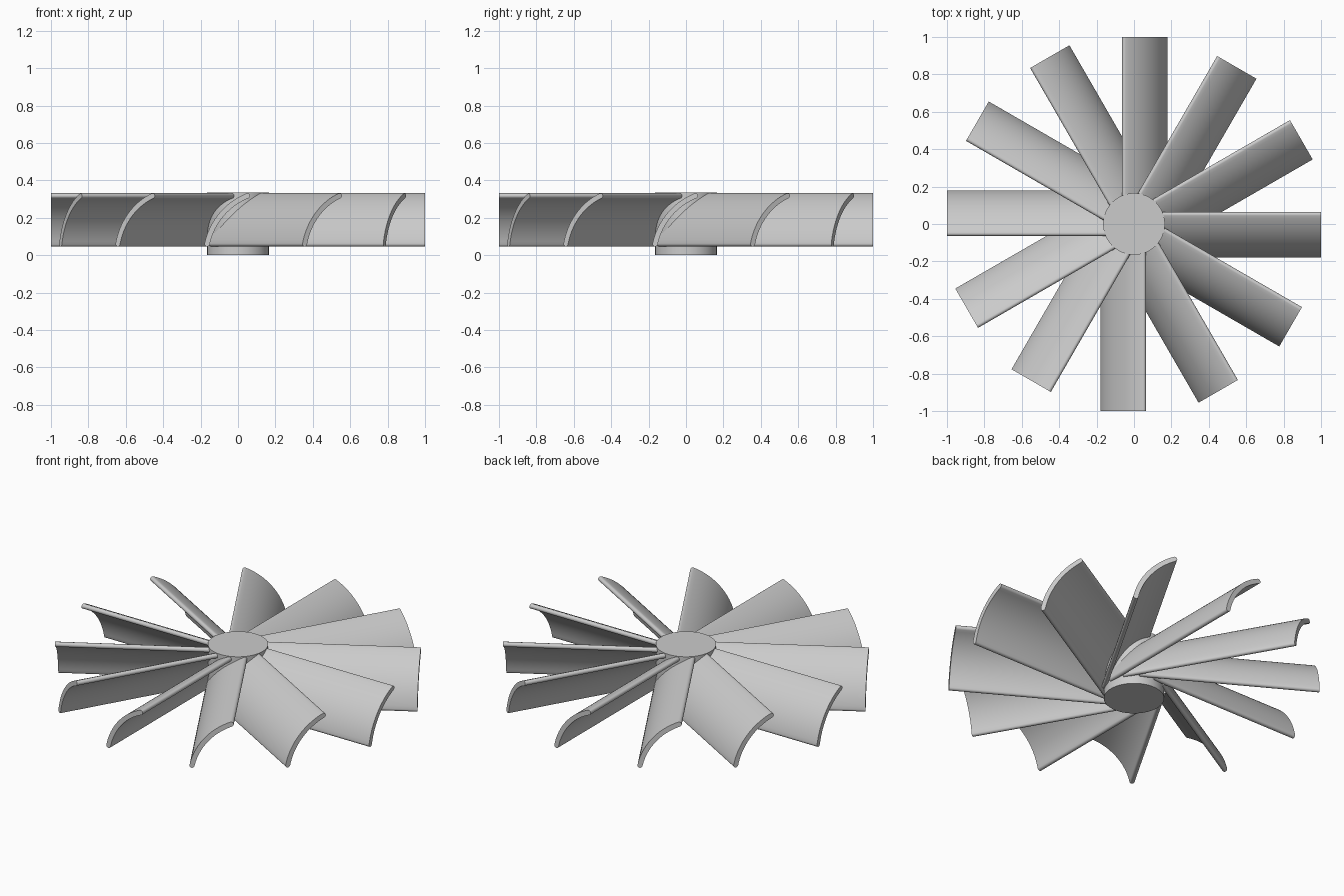
import bpy
import bmesh
from math import sin, cos, pi, radians, atan2, hypot
from mathutils import Matrix, Vector

cube = bpy.data.objects.get("Cube")
if cube:
    bpy.data.objects.remove(cube, do_unlink=True)

BLADES = 12
HALF_THICK = 0.014
HUB_RADIUS = 0.165
HUB_HEIGHT = 0.335

grey = bpy.data.materials.new("plain grey")
grey.use_nodes = True
colour = (0.6, 0.6, 0.6, 1)
grey.diffuse_color = colour
grey.node_tree.nodes["Principled BSDF"].inputs["Base Color"].default_value = colour


def finish(name, bm):
    """Turn a bmesh into a smooth-shaded object with sharp edges kept."""
    bmesh.ops.recalc_face_normals(bm, faces=bm.faces)
    mesh = bpy.data.meshes.new(name)
    bm.to_mesh(mesh)
    bm.free()
    mesh.materials.append(grey)
    obj = bpy.data.objects.new(name, mesh)
    bpy.context.collection.objects.link(obj)
    bpy.ops.object.select_all(action='DESELECT')
    obj.select_set(True)
    bpy.context.view_layer.objects.active = obj
    bpy.ops.object.shade_smooth_by_angle(angle=radians(40))
    return obj


def blade_section(start, end, sweep, steps=20, cap_steps=8):
    """Curved strip of even thickness with rounded edges, as (x, z) points."""
    dx, dz = end[0] - start[0], end[1] - start[1]
    radius = hypot(dx, dz) / (2 * sin(sweep / 2))
    first = atan2(dz, dx) + sweep / 2 + pi / 2
    last = first - sweep
    cx = start[0] - radius * cos(first)
    cz = start[1] - radius * sin(first)

    def arc(r, a, b, n, x, z):
        return [(x + r * cos(a + (b - a) * i / n),
                 z + r * sin(a + (b - a) * i / n)) for i in range(n + 1)]

    outer = arc(radius + HALF_THICK, first, last, steps, cx, cz)
    inner = arc(radius - HALF_THICK, last, first, steps, cx, cz)
    top_cap = arc(HALF_THICK, last, last - pi, cap_steps, *end)[1:-1]
    low_cap = arc(HALF_THICK, first + pi, first, cap_steps, *start)[1:-1]
    return outer + top_cap + inner + low_cap


# Hub: plain disc-ended cylinder
bm = bmesh.new()
bmesh.ops.create_cone(bm, cap_ends=True, segments=64, radius1=HUB_RADIUS,
                      radius2=HUB_RADIUS, depth=HUB_HEIGHT,
                      matrix=Matrix.Translation((0, 0, HUB_HEIGHT / 2)))
finish("hub", bm)

# Blades: one curved section pulled outward from the hub, repeated in a ring
section = blade_section((-0.165, 0.06), (0.05, 0.317), radians(56))
for i in range(BLADES):
    bm = bmesh.new()
    face = bm.faces.new([bm.verts.new((x, 0, z)) for x, z in section])
    out = bmesh.ops.extrude_face_region(bm, geom=[face], use_keep_orig=True)
    moved = [v for v in out["geom"] if isinstance(v, bmesh.types.BMVert)]
    bmesh.ops.translate(bm, verts=moved, vec=Vector((0, -1, 0)))
    bmesh.ops.rotate(bm, verts=bm.verts, cent=(0, 0, 0),
                     matrix=Matrix.Rotation(2 * pi * i / BLADES, 3, 'Z'))
    finish(f"blade_{i + 1}", bm)
